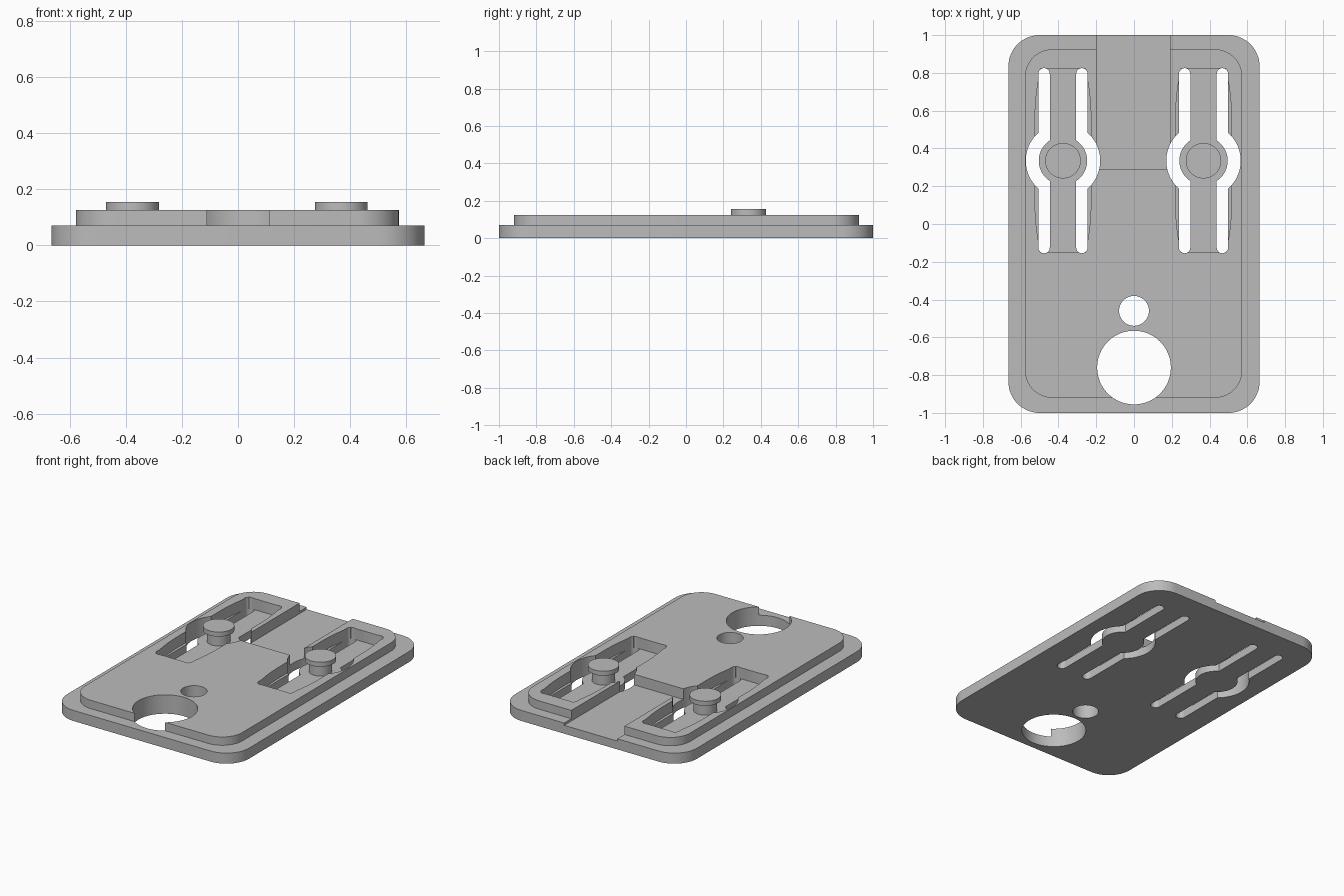
import bpy, bmesh, math

if "Cube" in bpy.data.objects:
    bpy.data.objects.remove(bpy.data.objects["Cube"], do_unlink=True)

grey = bpy.data.materials.new("neutral_grey")
grey.use_nodes = True
colour = (0.5, 0.5, 0.5, 1)
grey.diffuse_color = colour
grey.node_tree.nodes["Principled BSDF"].inputs["Base Color"].default_value = colour


def arc(cx, cy, r, start, end, steps=16):
    angles = [math.radians(start + (end - start) * i / steps) for i in range(steps + 1)]
    return [(cx + r * math.cos(a), cy + r * math.sin(a)) for a in angles]


def circle(cx, cy, r, steps=64):
    return arc(cx, cy, r, 0, 360, steps)[:-1]


def rectangle(x0, x1, y0, y1):
    return [(x0, y0), (x1, y0), (x1, y1), (x0, y1)]


def rounded(x0, x1, y0, y1, r):
    return (arc(x1 - r, y1 - r, r, 0, 90) + arc(x0 + r, y1 - r, r, 90, 180)
            + arc(x0 + r, y0 + r, r, 180, 270) + arc(x1 - r, y0 + r, r, 270, 360))


def prism(name, outline, z0, z1):
    """Extrude a flat outline between two heights."""
    bm = bmesh.new()
    face = bm.faces.new([bm.verts.new((x, y, z0)) for x, y in outline])
    top = bmesh.ops.extrude_face_region(bm, geom=[face])["geom"]
    verts = [v for v in top if isinstance(v, bmesh.types.BMVert)]
    bmesh.ops.translate(bm, verts=verts, vec=(0, 0, z1 - z0))
    bmesh.ops.recalc_face_normals(bm, faces=bm.faces)
    mesh = bpy.data.meshes.new(name)
    bm.to_mesh(mesh)
    bm.free()
    mesh.materials.append(grey)
    obj = bpy.data.objects.new(name, mesh)
    bpy.context.collection.objects.link(obj)
    return obj


def select(obj):
    bpy.ops.object.select_all(action='DESELECT')
    obj.select_set(True)
    bpy.context.view_layer.objects.active = obj


def combine(target, tool, operation='DIFFERENCE'):
    mod = target.modifiers.new("combine", 'BOOLEAN')
    mod.operation = operation
    mod.solver = 'EXACT'
    mod.object = tool
    select(target)
    bpy.ops.object.modifier_apply(modifier=mod.name)
    bpy.data.objects.remove(tool, do_unlink=True)


def smooth(obj):
    select(obj)
    bpy.ops.object.shade_smooth_by_angle(angle=math.radians(30))


BASE_TOP, FLOOR, PLATE_TOP = 0.07, 0.052, 0.125
POST_Y = 0.335
INNER, OUTER = 0.07, 0.13      # slot edges measured from the tongue centre
PAD, RING = 0.128, 0.197       # tongue pad and surrounding opening
SLOT_HALF = 0.46               # straight half length of a slot


def slot_outline(cx, side):
    """Long slot that swells into half a ring around the post pad."""
    mid, end_r = (INNER + OUTER) / 2, (OUTER - INNER) / 2
    a = math.degrees(math.acos(OUTER / RING))
    b = math.degrees(math.acos(INNER / PAD))
    points = (arc(mid, -SLOT_HALF, end_r, 180, 360) + arc(0, 0, RING, -a, a, 24)
              + arc(mid, SLOT_HALF, end_r, 0, 180) + arc(0, 0, PAD, b, -b, 24))
    return [(cx + side * x, POST_Y + y) for x, y in points]


def pocket_outline(cx):
    """Clearance pocket with sides that draw in towards both ends."""
    half = 0.487
    right = []
    for i in range(25):
        y = -half + 2 * half * i / 24
        t = max(0, (abs(y) - 0.22) / (half - 0.22))
        right.append((0.148 - 0.03 * t * t, y))
    left = [(-x, y) for x, y in reversed(right)]
    return [(cx + x, POST_Y + y) for x, y in right + left]


# Stepped plate
plate = prism("mounting_plate", rounded(-0.665, 0.665, -1, 1, 0.165), 0, BASE_TOP)
combine(plate, prism("raised_plate", rounded(-0.577, 0.573, -0.92, 0.925, 0.145),
                     0.03, PLATE_TOP), 'UNION')

# Round holes and rear channel
combine(plate, prism("large_hole", circle(0, -0.76, 0.195, 80), -0.1, 0.3))
combine(plate, prism("small_hole", circle(0, -0.46, 0.079), -0.1, 0.3))
combine(plate, prism("channel", rectangle(-0.198, 0.19, 0.29, 1.1), FLOOR + 0.003, 0.3))

# Spring tongues with their pockets, slots and button posts
for label, cx in (("right", -0.376), ("left", 0.368)):
    combine(plate, prism("pocket", pocket_outline(cx), FLOOR, 0.3))
    for side in (-1, 1):
        combine(plate, prism("slot", slot_outline(cx, side), -0.1, 0.3))
    stem = prism(label + "_post_stem", circle(cx, POST_Y, 0.07), FLOOR, PLATE_TOP)
    cap = prism(label + "_post_cap", circle(cx, POST_Y, 0.094), PLATE_TOP, 0.155)
    smooth(stem)
    smooth(cap)

smooth(plate)
